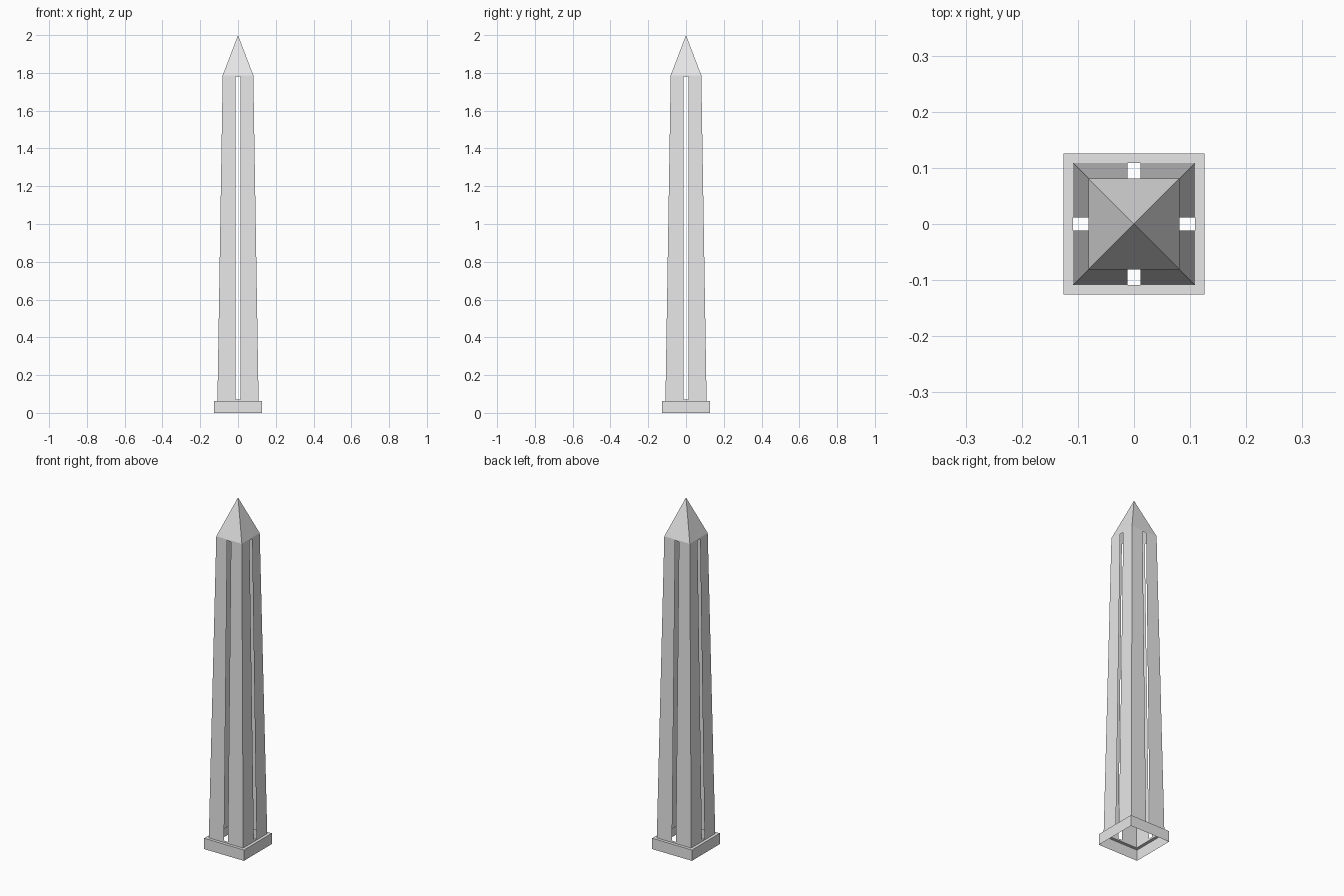
import bpy, bmesh, math
from mathutils import Matrix

cube = bpy.data.objects.get("Cube")
if cube:
    bpy.data.objects.remove(cube, do_unlink=True)

stone = bpy.data.materials.new("pale_stone")
stone.use_nodes = True
colour = (0.8, 0.8, 0.8, 1)
stone.diffuse_color = colour
stone.node_tree.nodes["Principled BSDF"].inputs["Base Color"].default_value = colour

BASE_HALF, BASE_TOP = 0.126, 0.062
FOOT_HALF, NECK_HALF, NECK_Z = 0.109, 0.081, 1.787
SLOT_HALF, SLOT_LOW, SLOT_HIGH = 0.012, 0.072, 1.78


def four_sided(name, side_faces):
    """Build one side's faces (front, -y) and repeat them around z."""
    bm = bmesh.new()
    for turn in range(4):
        rot = Matrix.Rotation(turn * math.pi / 2, 3, "Z")
        for face in side_faces:
            bm.faces.new([bm.verts.new(rot @ Matrix.Identity(3) @ _vec(p)) for p in face])
    bmesh.ops.remove_doubles(bm, verts=bm.verts, dist=1e-5)
    mesh = bpy.data.meshes.new(name)
    bm.to_mesh(mesh)
    bm.free()
    mesh.materials.append(stone)
    obj = bpy.data.objects.new(name, mesh)
    bpy.context.collection.objects.link(obj)


def _vec(p):
    return Matrix.Translation(p).translation


def band(h0, z0, h1, z1):
    """Trapezoid from half-width h0 at z0 to half-width h1 at z1."""
    return [(-h0, -h0, z0), (h0, -h0, z0), (h1, -h1, z1), (-h1, -h1, z1)]


# Open plinth: outer walls and the ledge around the shaft
four_sided("plinth", [band(BASE_HALF, 0, BASE_HALF, BASE_TOP),
                      band(BASE_HALF, BASE_TOP, FOOT_HALF, BASE_TOP)])


# Hollow tapered shaft with a tall slot in each wall
def half_at(z):
    return FOOT_HALF + (NECK_HALF - FOOT_HALF) * (z - BASE_TOP) / (NECK_Z - BASE_TOP)


levels = [BASE_TOP, SLOT_LOW, SLOT_HIGH, NECK_Z]
wall = []
for row, (low, high) in enumerate(zip(levels, levels[1:])):
    a, b = half_at(low), half_at(high)
    cols_low = [-a, -SLOT_HALF, SLOT_HALF, a]
    cols_high = [-b, -SLOT_HALF, SLOT_HALF, b]
    for col in range(3):
        if (row, col) != (1, 1):
            wall.append([(cols_low[col], -a, low), (cols_low[col + 1], -a, low),
                         (cols_high[col + 1], -b, high), (cols_high[col], -b, high)])
four_sided("shaft", wall)

# Pointed cap
four_sided("pyramid_cap", [[(-NECK_HALF, -NECK_HALF, NECK_Z),
                            (NECK_HALF, -NECK_HALF, NECK_Z), (0, 0, 2)]])
